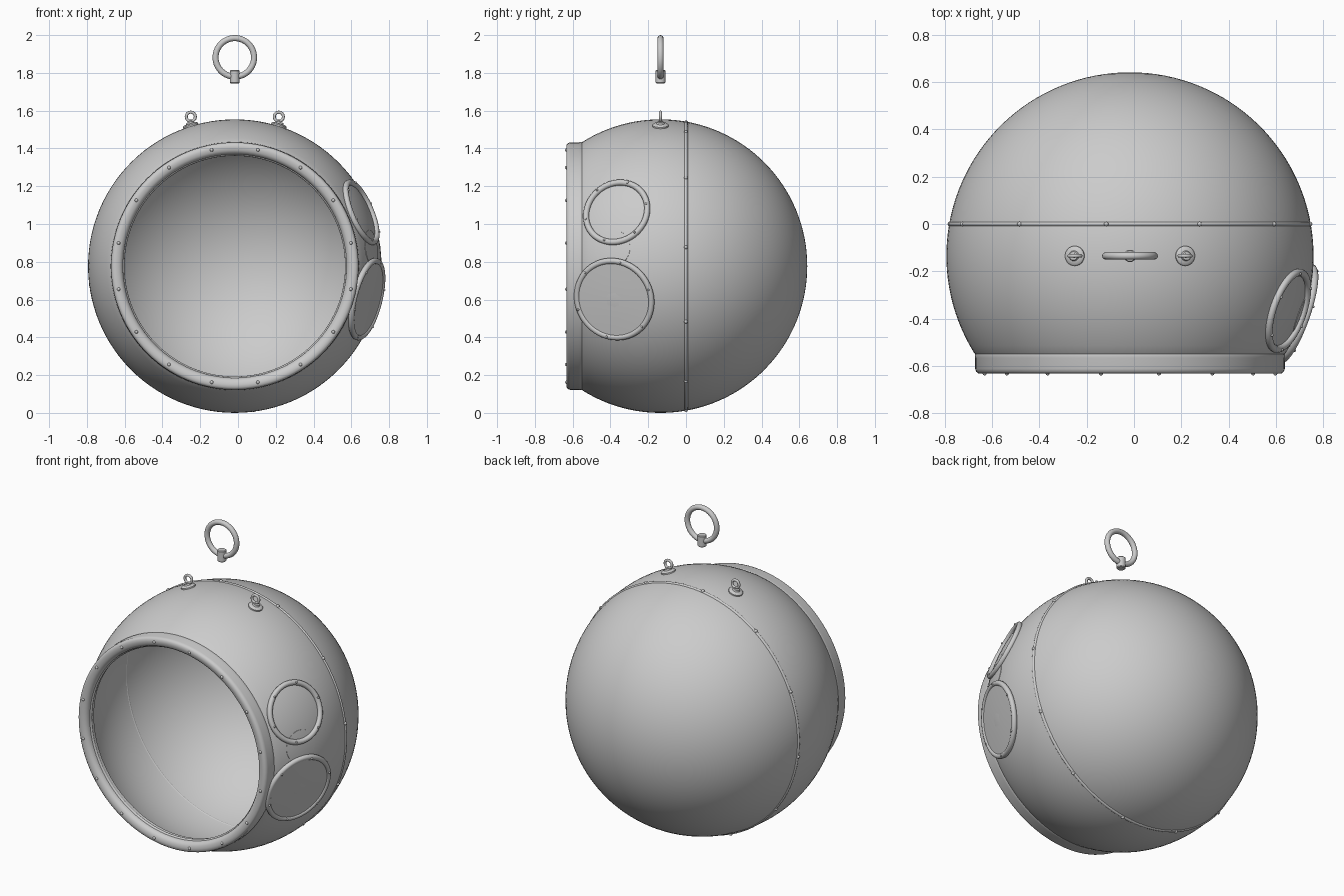
import bpy, bmesh, math
from mathutils import Vector, Matrix

if "Cube" in bpy.data.objects:
    bpy.data.objects.remove(bpy.data.objects["Cube"])

C = Vector((-0.017, -0.135, 0.777))   # sphere centre
R = 0.777                             # outer radius
FRONT = Vector((0, -1, 0))


def finish(bm, name, angle=40):
    bmesh.ops.remove_doubles(bm, verts=bm.verts, dist=1e-5)
    bmesh.ops.recalc_face_normals(bm, faces=bm.faces)
    me = bpy.data.meshes.new(name)
    bm.to_mesh(me)
    bm.free()
    ob = bpy.data.objects.new(name, me)
    bpy.context.collection.objects.link(ob)
    bpy.context.view_layer.objects.active = ob
    ob.select_set(True)
    bpy.ops.object.shade_smooth_by_angle(angle=math.radians(angle))
    ob.select_set(False)
    return ob


def frame(pos, axis):
    """Matrix that puts local z along axis at pos."""
    return Matrix.Translation(pos) @ Vector(axis).to_track_quat('Z', 'Y').to_matrix().to_4x4()


def lathe(bm, profile, mat, seg=48, closed=False):
    """Revolve (radius, height) points round the local z axis of mat."""
    rings = []
    for r, h in profile:
        n = 1 if r < 1e-6 else seg
        rings.append([bm.verts.new(mat @ Vector((r * math.cos(2 * math.pi * i / seg),
                                                 r * math.sin(2 * math.pi * i / seg), h)))
                      for i in range(n)])
    pairs = list(zip(rings, rings[1:]))
    if closed:
        pairs.append((rings[-1], rings[0]))
    for a, b in pairs:
        for i in range(seg):
            j = (i + 1) % seg
            quad = [a[i % len(a)], a[j % len(a)], b[j % len(b)], b[i % len(b)]]
            bm.faces.new(list(dict.fromkeys(quad)))


def torus(bm, pos, axis, major, minor, seg=64, sides=12):
    prof = [(major + minor * math.cos(2 * math.pi * k / sides),
             minor * math.sin(2 * math.pi * k / sides)) for k in range(sides)]
    lathe(bm, prof, frame(pos, axis), seg, True)


def ball(bm, pos, r):
    bmesh.ops.create_uvsphere(bm, u_segments=12, v_segments=8, radius=r,
                              matrix=Matrix.Translation(pos))


def on_circle(centre, axis, r, deg):
    a = math.radians(deg)
    return frame(centre, axis) @ Vector((r * math.cos(a), r * math.sin(a), 0))


# hollow sphere shell with the collar round the opening (height runs to the front)
def arc(rad, h_end, n=44):
    end = math.acos(-h_end / rad)
    return [(rad * math.sin(end * k / n), -rad * math.cos(end * k / n)) for k in range(n + 1)]

profile = arc(R, 0.412)
profile += [(0.655, 0.416), (0.657, 0.424), (0.655, 0.432), (0.655, 0.478), (0.651, 0.49),
            (0.642, 0.497), (0.628, 0.498), (0.612, 0.495), (0.600, 0.487), (0.593, 0.475),
            (0.591, 0.46), (0.591, 0.425), (0.640, 0.417)]
profile += arc(R - 0.012, 0.41)[::-1]
bm = bmesh.new()
lathe(bm, profile, frame(C, FRONT), 112)
finish(bm, "sphere_shell")

# inner lip of the opening
bm = bmesh.new()
torus(bm, C + FRONT * 0.455, FRONT, 0.594, 0.01, 112)
finish(bm, "opening_lip")

# collar rivets
bm = bmesh.new()
for k in range(16):
    ball(bm, on_circle(C + FRONT * 0.497, FRONT, 0.627, 11.25 + 22.5 * k), 0.009)
finish(bm, "collar_rivets")

# seam band round the middle, with rivets
seam = Vector((C.x, 0, C.z))
seam_r = math.sqrt(R * R - C.y * C.y)
bm = bmesh.new()
torus(bm, seam, FRONT, seam_r - 0.004, 0.010, 112)
finish(bm, "seam_band")
bm = bmesh.new()
for k in range(12):
    a = math.radians(7.5 + 30 * k)
    ball(bm, seam + Vector((math.cos(a), 0, math.sin(a))) * (seam_r + 0.003), 0.010)
finish(bm, "seam_rivets")

# round side windows: (name, centre, ring radius, tube radius)
for name, pos, major, minor in (("upper_window", (0.652, -0.367, 1.062), 0.170, 0.016),
                                ("lower_window", (0.682, -0.380, 0.602), 0.208, 0.016)):
    pos = Vector(pos)
    n = (pos - C).normalized()
    bm = bmesh.new()
    torus(bm, pos, n, major, minor)
    finish(bm, name + "_ring")
    bm = bmesh.new()
    for k in range(6):
        ball(bm, on_circle(pos + n * minor, n, major, 60 * k + 15), 0.006)
    finish(bm, name + "_rivets")
    if name == "lower_window":
        bm = bmesh.new()
        lathe(bm, [(0, 0.015), (0.10, 0.014), (major, 0.008), (major, -0.014)], frame(pos, n), 64)
        finish(bm, name + "_pane")

# knob on the lower window and the thin patch between the windows
n = Vector((0.94, -0.34, 0.005)).normalized()
bm = bmesh.new()
lathe(bm, [(0.024, -0.01), (0.024, 0.004), (0.016, 0.012), (0, 0.015)], frame(C + n * R, n), 20)
finish(bm, "window_knob")
n = (Vector((0.71, -0.39, 0.872)) - C).normalized()
bm = bmesh.new()
cap = [(0.098 * k / 6, math.sqrt((R + 0.002) ** 2 - (0.098 * k / 6) ** 2)) for k in range(7)]
lathe(bm, cap + [(0.098, R - 0.012)], frame(C, n), 40)
finish(bm, "side_patch")

# two lifting eyes on top
for side, x in (("left", -0.25), ("right", 0.216)):
    dx = x - C.x
    base = Vector((x, C.y, C.z + math.sqrt(R * R - dx * dx)))
    n = (base - C).normalized()
    bm = bmesh.new()
    lathe(bm, [(0.042, -0.01), (0.042, 0.006), (0.036, 0.012), (0.022, 0.014),
               (0.018, 0.022), (0, 0.024)], frame(base, n), 28)
    finish(bm, side + "_eye_base")
    bm = bmesh.new()
    lathe(bm, [(0.010, 0), (0.010, 0.03), (0, 0.03)], frame(base, (0, 0, 1)), 14)
    torus(bm, Vector((x, C.y, 1.568)), FRONT, 0.024, 0.008, 28, 10)
    finish(bm, side + "_eye_ring")

# hanging ring and its clamp above the sphere
bm = bmesh.new()
torus(bm, Vector((C.x, C.y, 1.882)), FRONT, 0.102, 0.016, 56, 14)
finish(bm, "hanging_ring")
bm = bmesh.new()
lathe(bm, [(0, 1.745), (0.022, 1.745), (0.026, 1.749), (0.026, 1.811), (0.022, 1.815),
           (0, 1.815)], frame(Vector((C.x, C.y, 0)), (0, 0, 1)), 28)
finish(bm, "hanging_clamp")
